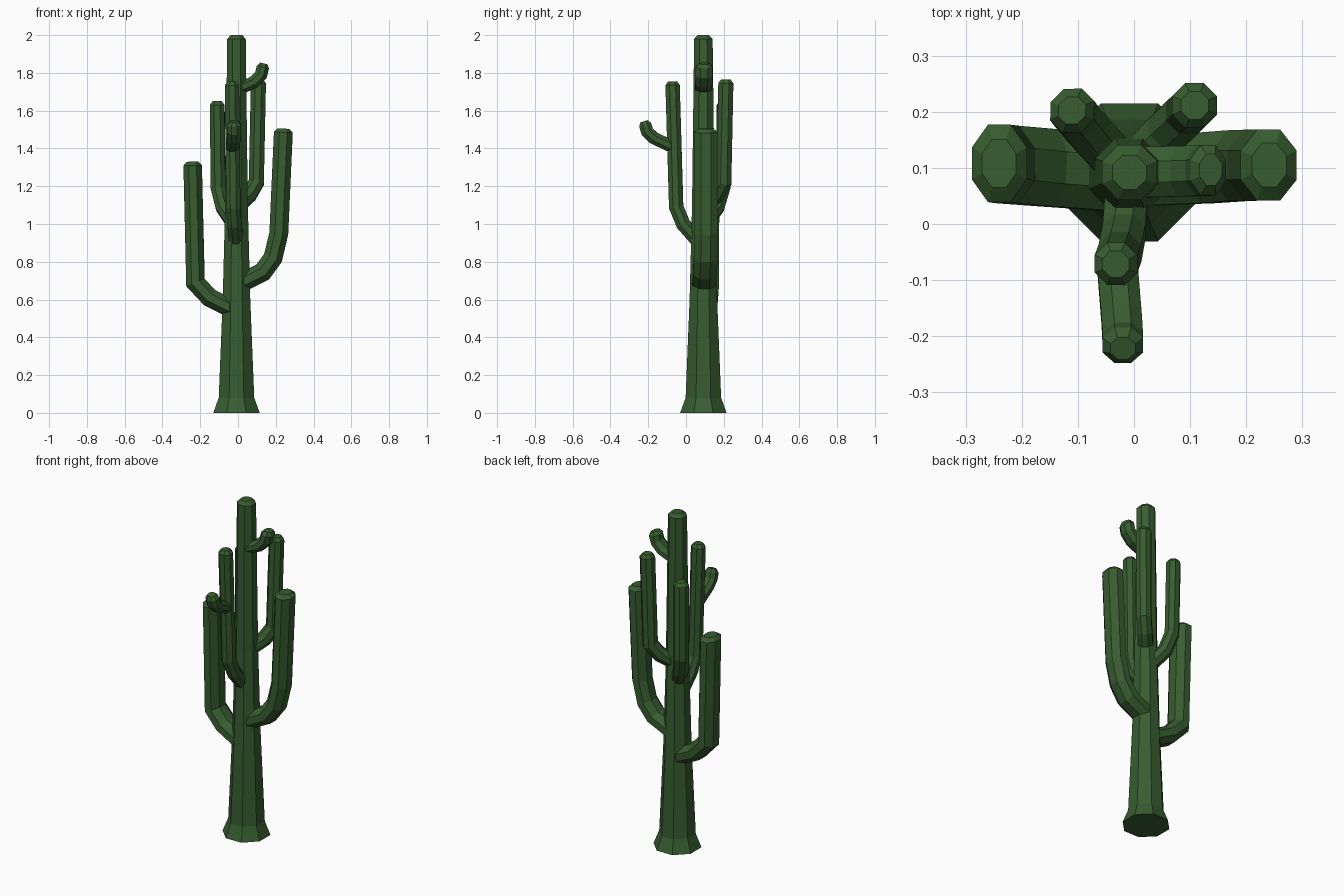
import bpy, bmesh, math
from mathutils import Vector

cube = bpy.data.objects.get("Cube")
if cube:
    bpy.data.objects.remove(cube, do_unlink=True)

green = bpy.data.materials.new("cactus_green")
green.use_nodes = True
green.diffuse_color = (0.038, 0.108, 0.029, 1)
green.node_tree.nodes["Principled BSDF"].inputs["Base Color"].default_value = green.diffuse_color

SIDES = 8


def stem(name, points, side, cap=0.02):
    """Sweep an octagon along points (x, y, z, width radius, depth radius) and chamfer the tip.
    side is the horizontal direction of the width radius."""
    bm = bmesh.new()
    u = Vector(side).normalized()
    pos = [Vector(p[:3]) for p in points]
    rings = []

    def ring(c, t, ru, rv):
        v = t.cross(u).normalized()
        w = v.cross(t).normalized()
        k = 1 / math.cos(math.pi / SIDES)
        loop = []
        for i in range(SIDES):
            a = 2 * math.pi * (i + 0.5) / SIDES
            loop.append(bm.verts.new(c + w * (ru * k * math.cos(a)) + v * (rv * k * math.sin(a))))
        rings.append(loop)

    last = len(points) - 1
    for i, p in enumerate(points):
        before = (pos[i] - pos[max(i - 1, 0)]).normalized()
        after = (pos[min(i + 1, last)] - pos[i]).normalized()
        t = (before + after).normalized()
        # mitre the bends so the stem keeps its thickness
        mitre = 1 / max(t.dot(after if i < last else before), 0.7)
        ring(pos[i], t, p[3], p[4] * mitre)
    # chamfered tip
    ring(pos[last] + t * cap, t, points[last][3] * 0.62, points[last][4] * 0.62)

    for a, b in zip(rings, rings[1:]):
        for i in range(SIDES):
            j = (i + 1) % SIDES
            bm.faces.new((a[i], a[j], b[j], b[i]))
    bm.faces.new(rings[0])
    bm.faces.new(rings[-1])
    bmesh.ops.recalc_face_normals(bm, faces=bm.faces)
    mesh = bpy.data.meshes.new(name)
    bm.to_mesh(mesh)
    bm.free()
    mesh.materials.append(green)
    obj = bpy.data.objects.new(name, mesh)
    bpy.context.scene.collection.objects.link(obj)
    return obj


def arm(name, path, ru, rv, side):
    return stem(name, [(*p, ru, rv) for p in path], side)


# Trunk with flared foot
profile = [(0, 0.123), (0.08, 0.094), (0.6, 0.073), (1.1, 0.06), (1.98, 0.049)]
stem("trunk", [(-0.008, 0.092, z, r, r) for z, r in profile], (1, 0, 0))

# Two large side arms
arm("right_lower_arm",
    [(-0.01, 0.09, 0.54), (-0.15, 0.1, 0.61), (-0.225, 0.106, 0.69), (-0.24, 0.108, 1.31)],
    0.069, 0.049, (0, 1, 0))
arm("left_lower_arm",
    [(0, 0.095, 0.68), (0.13, 0.1, 0.745), (0.185, 0.104, 0.82), (0.216, 0.105, 0.95), (0.24, 0.105, 1.485)],
    0.063, 0.05, (0, 1, 0))

# Two back arms
arm("back_left_arm",
    [(0, 0.1, 1.1), (0.06, 0.165, 1.155), (0.097, 0.2, 1.22), (0.108, 0.211, 1.745)],
    0.04, 0.04, (1, -1, 0))
arm("back_right_arm",
    [(-0.02, 0.1, 1.0), (-0.08, 0.165, 1.09), (-0.105, 0.195, 1.19), (-0.11, 0.202, 1.63)],
    0.04, 0.038, (1, 1, 0))

# Front arm and its small shoot
arm("front_arm",
    [(-0.01, 0.09, 0.88), (-0.018, -0.015, 1.0), (-0.025, -0.052, 1.09), (-0.032, -0.071, 1.735)],
    0.038, 0.038, (1, 0, 0))
arm("front_shoot",
    [(-0.03, -0.07, 1.408), (-0.022, -0.17, 1.455), (-0.02, -0.205, 1.488), (-0.02, -0.216, 1.525)],
    0.036, 0.033, (1, 0, 0))

# Small shoot near the top of the trunk
arm("top_shoot",
    [(0, 0.092, 1.715), (0.083, 0.094, 1.75), (0.122, 0.095, 1.79), (0.132, 0.096, 1.83)],
    0.045, 0.033, (0, 1, 0))
